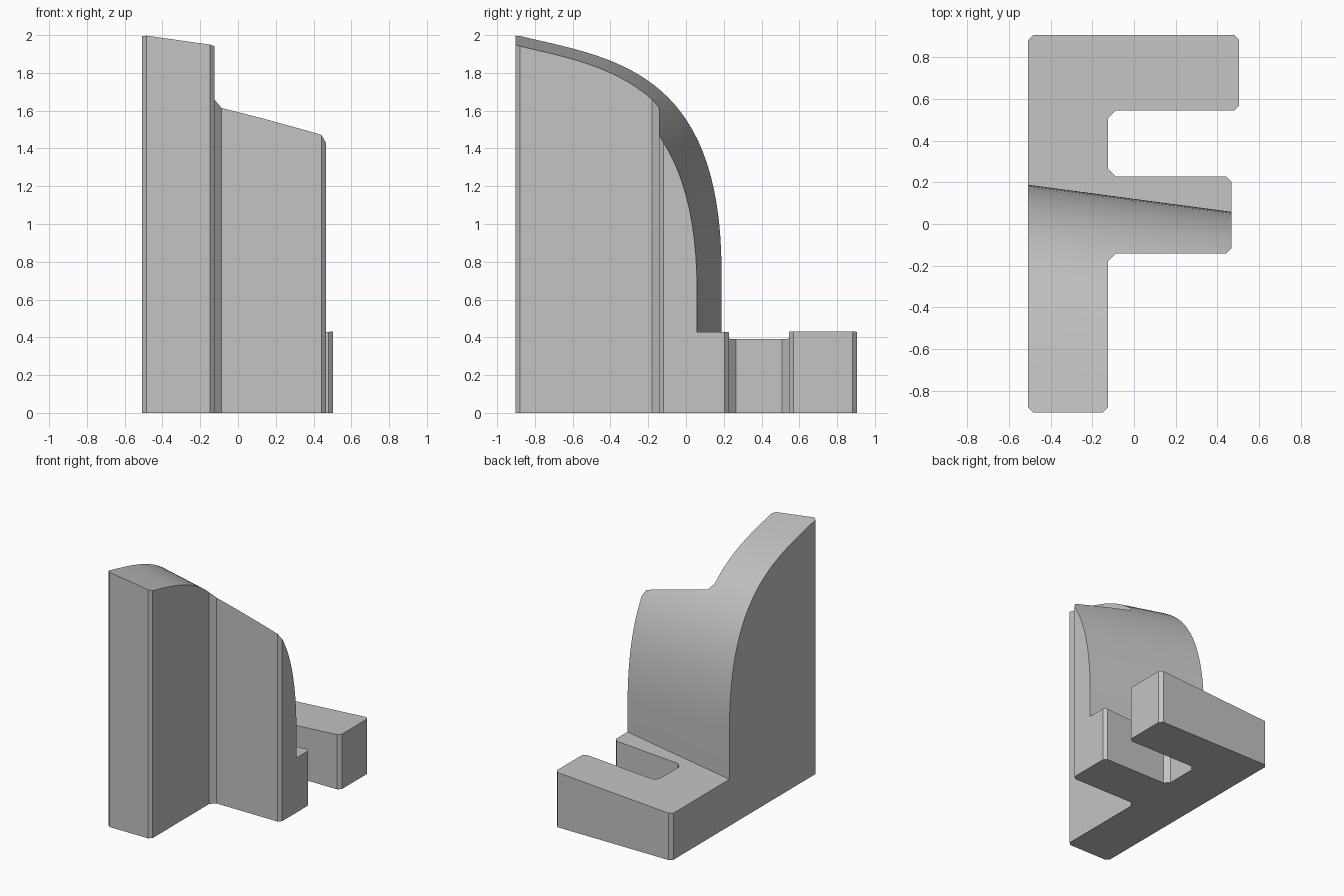
import bpy
import bmesh
import math
from mathutils import Vector

cube = bpy.data.objects.get("Cube")
if cube:
    bpy.data.objects.remove(cube, do_unlink=True)

grey = bpy.data.materials.new("light grey")
grey.use_nodes = True
colour = (0.55, 0.55, 0.55, 1)
grey.diffuse_color = colour
grey.node_tree.nodes["Principled BSDF"].inputs["Base Color"].default_value = colour


def chamfered(corners, convex, concave):
    """Cut every corner of a counter-clockwise outline at 45 degrees."""
    pts = [Vector(c) for c in corners]
    result = []
    for i, p in enumerate(pts):
        before = (pts[i - 1] - p).normalized()
        after = (pts[(i + 1) % len(pts)] - p).normalized()
        turns_left = before.x * after.y - before.y * after.x < 0
        size = convex if turns_left else concave
        result += [p + before * size, p + after * size]
    return result


def loft(name, start, end):
    """Closed solid between two matching rings of points."""
    bm = bmesh.new()
    a = [bm.verts.new(p) for p in start]
    b = [bm.verts.new(p) for p in end]
    bm.faces.new(a)
    bm.faces.new(b)
    for i in range(len(a)):
        j = (i + 1) % len(a)
        bm.faces.new((a[i], a[j], b[j], b[i]))
    bmesh.ops.recalc_face_normals(bm, faces=bm.faces)
    mesh = bpy.data.meshes.new(name)
    bm.to_mesh(mesh)
    bm.free()
    mesh.materials.append(grey)
    obj = bpy.data.objects.new(name, mesh)
    bpy.context.collection.objects.link(obj)
    return obj


# Two-armed upright footprint, raised to full height
outline = chamfered([
    (-0.508, -0.902), (-0.125, -0.902), (-0.125, -0.142), (0.466, -0.142),
    (0.466, 0.227), (-0.125, 0.227), (-0.125, 0.544), (0.504, 0.544),
    (0.504, 0.905), (-0.508, 0.905)], 0.024, 0.037)
block = loft("stepped_bracket", [(p.x, p.y, 0) for p in outline],
             [(p.x, p.y, 2.3) for p in outline])

# Envelope: curved crest running down to a wall and a sloping low step
P = [Vector(c) for c in ((-0.9, 2.0), (-0.4, 1.88), (0.188, 1.83), (0.188, 0.75))]
SEGMENTS = 32


def crest(t):
    s = 1 - t
    return P[0] * s**3 + P[1] * 3 * s * s * t + P[2] * 3 * s * t * t + P[3] * t**3


def envelope_ring(x):
    run = x + 0.508
    step = 0.366 + 0.064 * run
    shift = Vector((-0.133 * run, -0.11 * run))
    ring = [P[0] + (P[0] - P[1]) * 0.4 + shift]
    ring += [crest(i / SEGMENTS) + shift for i in range(SEGMENTS + 1)]
    ring += [Vector((P[3].x + shift.x, step)), Vector((1.2, step)),
             Vector((1.2, -0.5)), Vector((ring[0].x, -0.5))]
    return [(x, p.x, p.y) for p in ring]


envelope = loft("envelope_cutter", envelope_ring(-0.7), envelope_ring(0.7))
envelope.hide_render = True

# Trim the block to the envelope
trim = block.modifiers.new("Trim", 'BOOLEAN')
trim.operation = 'INTERSECT'
trim.solver = 'EXACT'
trim.object = envelope
bpy.ops.object.select_all(action='DESELECT')
bpy.context.view_layer.objects.active = block
block.select_set(True)
bpy.ops.object.modifier_apply(modifier=trim.name)
bpy.data.objects.remove(envelope, do_unlink=True)

# Smooth crest with crisp edges
bpy.ops.object.shade_smooth_by_angle(angle=math.radians(20))
